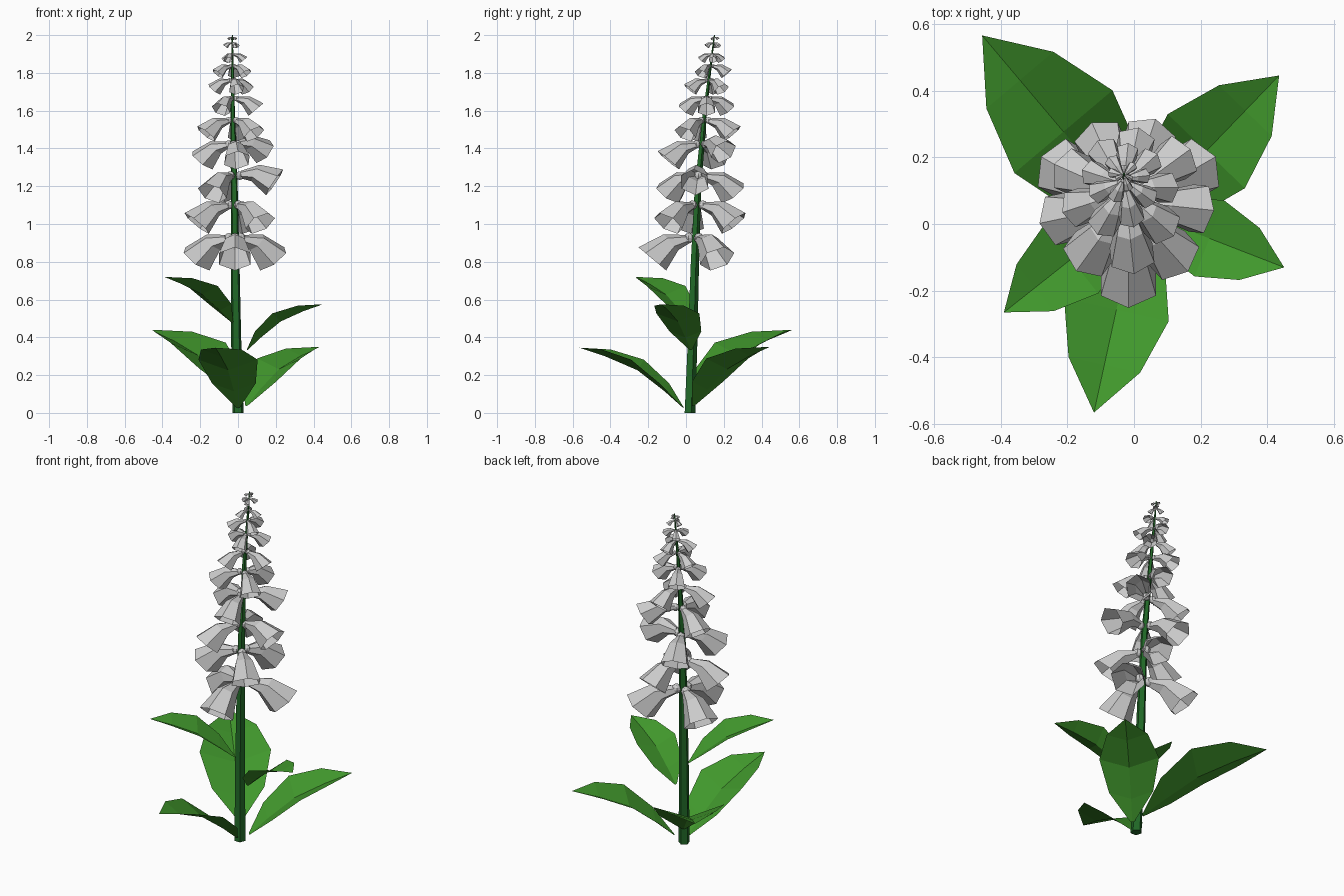
import bpy, bmesh
from math import sin, cos, pi, radians
from mathutils import Vector, Matrix

if "Cube" in bpy.data.objects:
    bpy.data.objects.remove(bpy.data.objects["Cube"])


def material(name, rgb):
    m = bpy.data.materials.new(name)
    m.diffuse_color = (*rgb, 1)
    m.use_nodes = True
    m.node_tree.nodes["Principled BSDF"].inputs["Base Color"].default_value = m.diffuse_color
    return m


def finish(name, bm, mat=None):
    me = bpy.data.meshes.new(name)
    bm.to_mesh(me)
    bm.free()
    ob = bpy.data.objects.new(name, me)
    bpy.context.collection.objects.link(ob)
    if mat:
        me.materials.append(mat)
    return ob


def bridge(bm, rows, closed):
    rows = [[bm.verts.new(p) for p in r] for r in rows]
    for a, b in zip(rows, rows[1:]):
        n = len(a)
        for i in range(n if closed else n - 1):
            j = (i + 1) % n
            bm.faces.new((a[i], a[j], b[j], b[i]))
    return rows


STEM_GREEN = material("stem_green", (0.015, 0.14, 0.02))
LEAF_GREEN = material("leaf_green", (0.052, 0.31, 0.025))

# Stem path: x, y, z, radius
PATH = [(0, 0.018, 0, 0.031), (-0.01, 0.033, 0.4, 0.028), (-0.015, 0.045, 0.8, 0.024),
        (-0.02, 0.062, 1.2, 0.019), (-0.028, 0.10, 1.6, 0.012), (-0.03, 0.15, 2.0, 0.003)]


def stem_at(z):
    for a, b in zip(PATH, PATH[1:]):
        if z <= b[2]:
            t = (z - a[2]) / (b[2] - a[2])
            return [p + (q - p) * t for p, q in zip(a, b)]
    return PATH[-1]


# Stem: five-sided tapering tube, one flat to the front
SIDES = 5
bm = bmesh.new()
rows = bridge(bm, [[(x + r * cos(radians(306) + k * 2 * pi / SIDES),
                     y + r * sin(radians(306) + k * 2 * pi / SIDES), z) for k in range(SIDES)]
                   for x, y, z, r in PATH], True)
bm.faces.new(rows[0][::-1])
bm.faces.new(rows[-1])
finish("stem", bm, STEM_GREEN)


# Leaf: folded blade, rows of (run, edge rise, half width as share of length)
BLADE = [(0, 0, 0.02), (0.18, 0.40, 0.21), (0.44, 0.80, 0.285), (0.74, 0.97, 0.195)]


def leaf(name, base, tip):
    base, tip = Vector(base), Vector(tip)
    run = Vector((tip.x - base.x, tip.y - base.y, 0))
    length = run.length
    side = Vector((-run.y, run.x, 0)) / length
    rise = tip.z - base.z
    bm = bmesh.new()
    pts = []
    for t, h, w in BLADE:
        mid = base + run * t + Vector((0, 0, rise * h))
        half = w * length
        pts.append([mid - side * half, mid - Vector((0, 0, half * 0.35)), mid + side * half])
    last = bridge(bm, pts, False)[-1]
    end = bm.verts.new(tip)
    for i in range(2):
        bm.faces.new((last[i], last[i + 1], end))
    finish(name, bm, LEAF_GREEN)


LEAVES = [((0.0, -0.015, 0.03), (-0.12, -0.565, 0.345)),
          ((0.045, 0.04, 0.04), (0.435, 0.445, 0.35)),
          ((-0.02, 0.05, 0.10), (-0.455, 0.565, 0.44)),
          ((0.05, 0.025, 0.335), (0.45, -0.13, 0.575)),
          ((-0.03, 0.02, 0.48), (-0.39, -0.265, 0.72))]
for i, (b, t) in enumerate(LEAVES):
    leaf(f"leaf_{i + 1}", b, t)

# Bell rings: outward, up, radius, downward tilt
BELL = [(0.035, -0.012, 0.022, 32), (0.125, -0.03, 0.055, 43), (0.22, -0.115, 0.092, 50)]
# Tiers: height and flower scale
TIERS = [(0.935, 1.04), (1.11, 0.93), (1.265, 0.89), (1.43, 0.81), (1.555, 0.68),
         (1.67, 0.56), (1.765, 0.46), (1.84, 0.39), (1.90, 0.27), (1.96, 0.17), (1.99, 0.10)]
# Flowers held higher than the rest: (tier, index) -> degrees
LIFT = {(2, 2): 16, (3, 2): 14}


# Flower: six-sided drooping bell with a small calyx ball
def flower(bm_bell, bm_ball, origin, ang, s, lift):
    out = Vector((cos(ang), sin(ang), 0))
    side = Vector((-sin(ang), cos(ang), 0))
    turn = Matrix.Rotation(radians(-lift), 3, side)
    rows = []
    for u, v, r, tilt in BELL:
        t = radians(tilt)
        up = out * sin(t) + Vector((0, 0, cos(t)))
        c = out * u + Vector((0, 0, v))
        rows.append([origin + turn @ (c + (up * cos(k * pi / 3) + side * sin(k * pi / 3)) * r) * s
                     for k in range(6)])
    bridge(bm_bell, rows, True)
    ball = bmesh.ops.create_uvsphere(bm_ball, u_segments=8, v_segments=6, radius=0.026 * s)
    bmesh.ops.translate(bm_ball, verts=ball["verts"],
                        vec=origin + (out * 0.035 - Vector((0, 0, 0.01))) * s)


for i, (z, s) in enumerate(TIERS):
    bells, balls = bmesh.new(), bmesh.new()
    x, y, _, _ = stem_at(z)
    for k in range(3):
        flower(bells, balls, Vector((x, y, z)), radians(30 + 42 * i + 120 * k), s,
               LIFT.get((i, k), 0))
    finish(f"flower_bells_{i + 1}", bells)
    finish(f"flower_calyxes_{i + 1}", balls)
